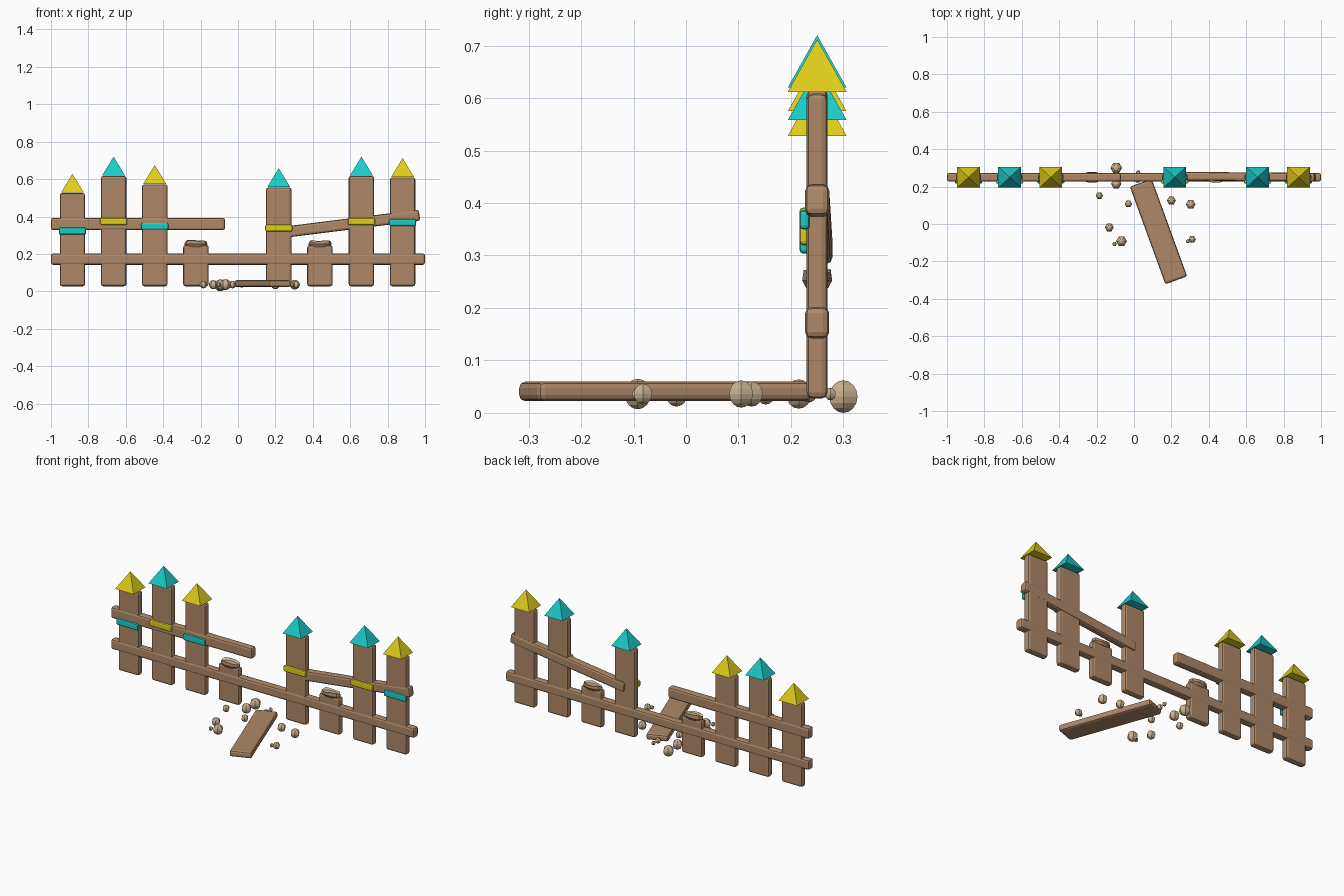
import bpy, bmesh, math, random
from mathutils import Matrix, Vector

random.seed(4)
if "Cube" in bpy.data.objects:
    bpy.data.objects.remove(bpy.data.objects["Cube"], do_unlink=True)


def material(name, rgb):
    m = bpy.data.materials.new(name)
    m.use_nodes = True
    m.diffuse_color = (*rgb, 1)
    m.node_tree.nodes["Principled BSDF"].inputs["Base Color"].default_value = (*rgb, 1)
    return m


WOOD = material("brown wood", (0.43, 0.25, 0.14))
PALE = material("pale wood", (0.60, 0.45, 0.29))
YELLOW = material("yellow paint", (0.74, 0.61, 0.01))
TEAL = material("teal paint", (0.01, 0.61, 0.58))
FENCE_Y = 0.25


def finish(bm, name, *mats):
    bmesh.ops.recalc_face_normals(bm, faces=bm.faces)
    mesh = bpy.data.meshes.new(name)
    bm.to_mesh(mesh)
    bm.free()
    for m in mats:
        mesh.materials.append(m)
    obj = bpy.data.objects.new(name, mesh)
    bpy.context.collection.objects.link(obj)
    return obj


def board(name, center, size, mat, bevel=0.01, rot=(0, 0, 0)):
    bm = bmesh.new()
    bmesh.ops.create_cube(bm, size=1, matrix=Matrix.Diagonal((*size, 1)))
    bmesh.ops.bevel(bm, geom=bm.edges[:], offset=bevel, segments=2,
                    profile=0.5, affect='EDGES')
    obj = finish(bm, name, mat)
    obj.location, obj.rotation_euler = center, rot
    return obj


def picket(i, x, top, cap_mat, band_z, band_mat):
    # Post, pyramid cap and painted band
    base = 0.027
    board(f"picket_{i}", (x, FENCE_Y, (base + top) / 2), (0.136, 0.04, top - base), WOOD, 0.012)
    bm = bmesh.new()
    bmesh.ops.create_cone(bm, cap_ends=True, segments=4, radius1=0.056 * math.sqrt(2),
                          radius2=0, depth=0.1)
    bmesh.ops.rotate(bm, verts=bm.verts, matrix=Matrix.Rotation(math.pi / 4, 3, 'Z'))
    # Square the base to the fence line
    for v in bm.verts:
        if v.co.z < 0:
            v.co.x = math.copysign(0.061, v.co.x)
            v.co.y = math.copysign(0.056, v.co.y)
    finish(bm, f"picket_cap_{i}", cap_mat).location = (x, FENCE_Y, top + 0.053)
    board(f"picket_band_{i}", (x, 0.226, band_z), (0.145, 0.02, 0.037), band_mat, 0.008)


def stump(i, x):
    # Snapped post with a ragged rim around the pale broken wood
    board(f"broken_picket_{i}", (x, FENCE_Y, 0.137), (0.136, 0.04, 0.22), WOOD, 0.012)
    bm = bmesh.new()
    n = 10

    def ring(rx, ry, z, jitter=0):
        return [bm.verts.new((rx * math.cos(k * math.tau / n), ry * math.sin(k * math.tau / n),
                              z + random.uniform(0, jitter))) for k in range(n)]

    rings = [ring(0.052, 0.022, 0.238), ring(0.062, 0.03, 0.252),
             ring(0.058, 0.027, 0.262, 0.014), ring(0.044, 0.02, 0.261)]
    for a, b in zip(rings, rings[1:]):
        for k in range(n):
            j = (k + 1) % n
            bm.faces.new((a[k], a[j], b[j], b[k]))
    bm.faces.new(rings[0])
    bm.faces.new(rings[-1])
    inner = set(rings[-1])
    for f in bm.faces:
        f.material_index = int(any(v in inner for v in f.verts))
    finish(bm, f"splintered_top_{i}", WOOD, PALE).location = (x, FENCE_Y, 0)


# Pickets: x, top height, cap colour, band height, band colour
for i, spec in enumerate([
    (-0.885, 0.525, YELLOW, 0.322, TEAL),
    (-0.665, 0.617, TEAL, 0.373, YELLOW),
    (-0.445, 0.572, YELLOW, 0.348, TEAL),
    (0.218, 0.555, TEAL, 0.338, YELLOW),
    (0.660, 0.617, TEAL, 0.373, YELLOW),
    (0.880, 0.609, YELLOW, 0.368, TEAL),
]):
    picket(i, *spec)

for i, x in enumerate((-0.225, 0.438)):
    stump(i, x)

# Rails
board("lower_rail", (0, FENCE_Y, 0.172), (2.0, 0.046, 0.06), WOOD, 0.012)
board("upper_left_rail", (-0.535, FENCE_Y, 0.36), (0.93, 0.046, 0.066), WOOD, 0.012)
start, end = Vector((0.215, 0.256, 0.312)), Vector((0.97, 0.25, 0.407))
d = end - start
board("sagging_right_rail", (start + end) / 2, (d.length, 0.046, 0.06), WOOD, 0.012,
      (0, -math.atan2(d.z, d.x), math.atan2(d.y, d.x)))

# Board lying on the ground
board("fallen_board", (0.131, -0.04, 0.041), (0.124, 0.555, 0.037), WOOD, 0.012,
      (0, 0, math.radians(20)))

# Scattered debris: x, y, radius
for i, (x, y, r) in enumerate([
    (-0.095, 0.30, 0.031), (-0.095, 0.215, 0.028), (0.022, 0.275, 0.012),
    (0.02, 0.235, 0.016), (-0.185, 0.152, 0.02), (-0.03, 0.107, 0.02),
    (-0.132, -0.018, 0.024), (-0.067, -0.092, 0.029), (-0.104, -0.107, 0.012),
    (0.2, 0.125, 0.024), (0.303, 0.105, 0.026), (0.311, -0.082, 0.02),
    (0.288, -0.093, 0.011),
]):
    bm = bmesh.new()
    bmesh.ops.create_uvsphere(bm, u_segments=6, v_segments=8, radius=r)
    chunk = finish(bm, f"debris_{i}", PALE)
    chunk.location = (x, y, 0.035 if r > 0.03 else 0.036)
    chunk.rotation_euler.z = math.pi / 6

# Rest the lowest chunk exactly on the ground
bpy.data.objects["debris_0"].location.z = 0.031
